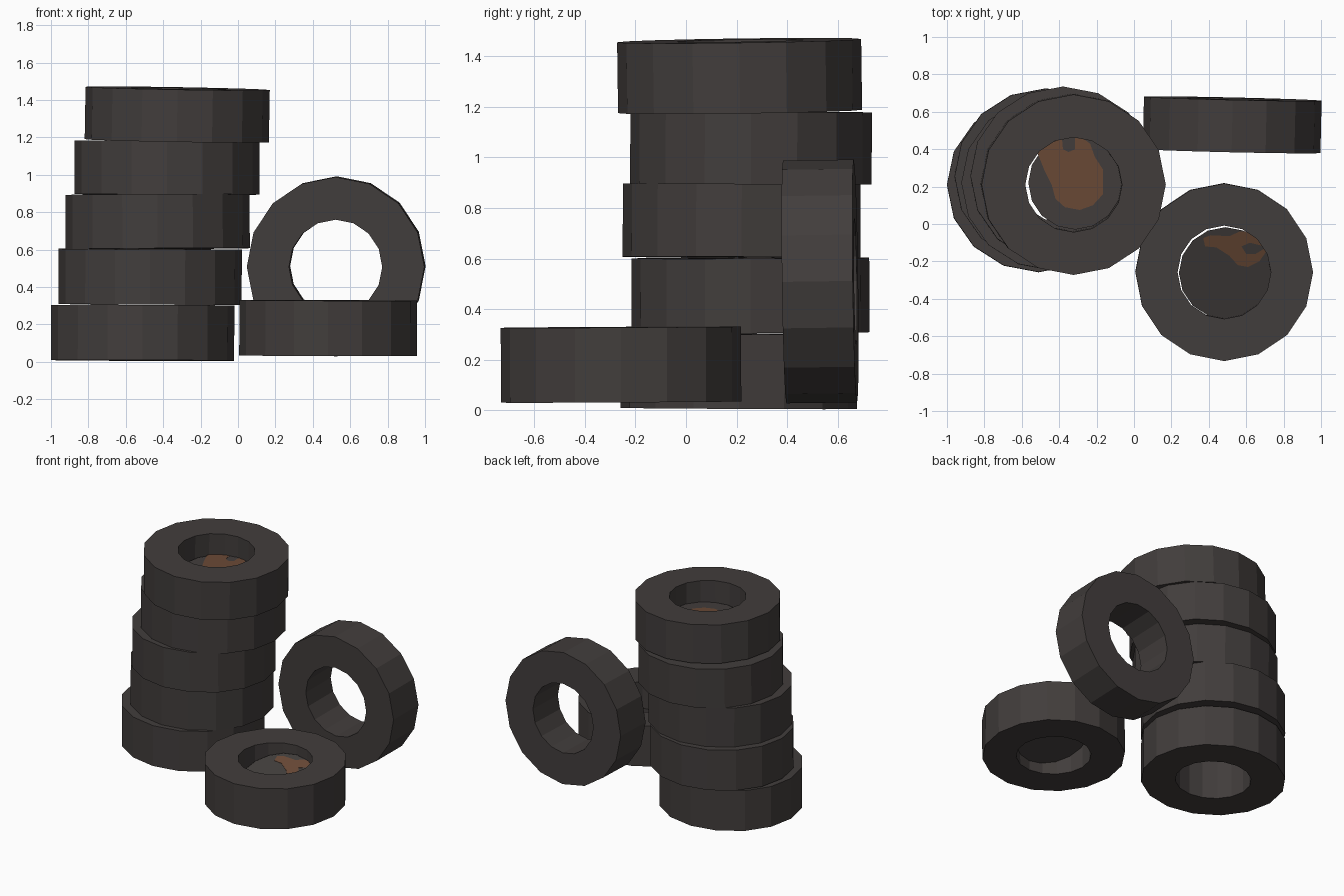
import bpy, bmesh, math
from mathutils import Matrix, Vector

if "Cube" in bpy.data.objects:
    bpy.data.objects.remove(bpy.data.objects["Cube"])


def material(name, color):
    m = bpy.data.materials.new(name)
    m.diffuse_color = (*color, 1)
    m.use_nodes = True
    m.node_tree.nodes["Principled BSDF"].inputs["Base Color"].default_value = m.diffuse_color
    return m


RUBBER = material("dark rubber", (0.054, 0.047, 0.045))
RUST = material("rusty brown", (0.141, 0.066, 0.036))


def finish(name, bm, mat):
    bmesh.ops.recalc_face_normals(bm, faces=bm.faces)
    me = bpy.data.meshes.new(name)
    bm.to_mesh(me)
    bm.free()
    me.materials.append(mat)
    ob = bpy.data.objects.new(name, me)
    bpy.context.collection.objects.link(ob)
    return ob


def tyre(name, centre, size, tilt=(0, 0, 0), hole=0.525, sides=16):
    """Square-section ring with outer size (x, y, height)."""
    bm = bmesh.new()
    rings = []
    for r, z in ((1, -1), (1, 1), (hole, 1), (hole, -1)):
        rings.append([bm.verts.new((r * size[0] / 2 * math.cos(a), r * size[1] / 2 * math.sin(a),
                                    z * size[2] / 2))
                      for a in (2 * math.pi * i / sides for i in range(sides))])
    for k in range(4):
        a, b = rings[k], rings[(k + 1) % 4]
        for i in range(sides):
            j = (i + 1) % sides
            bm.faces.new((a[i], a[j], b[j], b[i]))
    ob = finish(name, bm, RUBBER)
    ob.location = centre
    ob.rotation_euler = [math.radians(t) for t in tilt]
    return ob


def plate(name, outline, centre, slope, thick, mat):
    """Thin plate through centre, rising along y by slope."""
    bm = bmesh.new()
    f = bm.faces.new([bm.verts.new((x, y, centre[2] + slope * (y - centre[1]) - thick / 2))
                      for x, y in outline])
    new = bmesh.ops.extrude_face_region(bm, geom=[f])["geom"]
    bmesh.ops.translate(bm, vec=(0, 0, thick),
                        verts=[v for v in new if isinstance(v, bmesh.types.BMVert)])
    bmesh.ops.triangulate(bm, faces=bm.faces[:])
    return finish(name, bm, mat)


def circle(cx, cy, rx, ry, n=16):
    return [(cx + rx * math.cos(2 * math.pi * i / n), cy + ry * math.sin(2 * math.pi * i / n))
            for i in range(n)]


# leaning stack of five tyres
stack = [
    ((-0.510, 0.210, 0.155), (0.98, 0.935, 0.295), (-0.3, 0.2, 0)),
    ((-0.470, 0.255, 0.455), (0.98, 0.940, 0.295), (0.2, 0.3, 0)),
    ((-0.430, 0.220, 0.750), (0.985, 0.94, 0.29), (-0.3, -0.3, 0)),
    ((-0.380, 0.257, 1.038), (0.99, 0.955, 0.285), (-0.3, 0.2, 0)),
    ((-0.325, 0.212, 1.322), (0.985, 0.965, 0.28), (0.8, 1.0, 0)),
]
for i, (c, s, t) in enumerate(stack):
    tyre(f"stacked_tyre_{i + 1}", c, s, t)

# tyre lying on the ground and tyre standing behind it
tyre("lying_tyre", (0.482, -0.257, 0.181), (0.95, 0.95, 0.296), (0.3, 0.2, 0))
tyre("standing_tyre", (0.525, 0.53, 0.51), (0.95, 0.96, 0.28), (90.8, 0, -1.3))

# dark discs inside the holes
plate("stack_disc", circle(-0.315, 0.22, 0.25, 0.25), (-0.32, 0.21, 1.305), 0.02, 0.004, RUBBER)
plate("lying_disc", circle(0.49, -0.262, 0.25, 0.245), (0.49, -0.26, 0.185), 0.33, 0.004, RUBBER)

# rust patches on the discs
stack_rust = [(-0.52, 0.39), (-0.46, 0.43), (-0.385, 0.455), (-0.38, 0.40), (-0.35, 0.385),
              (-0.315, 0.40), (-0.315, 0.46), (-0.27, 0.455), (-0.235, 0.43), (-0.21, 0.36),
              (-0.165, 0.29), (-0.165, 0.16), (-0.22, 0.10), (-0.29, 0.075), (-0.37, 0.09),
              (-0.42, 0.135), (-0.44, 0.21), (-0.48, 0.29)]
lying_rust = [(0.37, -0.075), (0.41, -0.06), (0.51, -0.065), (0.565, -0.04), (0.63, -0.04),
              (0.67, -0.06), (0.70, -0.12), (0.62, -0.10), (0.575, -0.12), (0.60, -0.16),
              (0.65, -0.16), (0.70, -0.13), (0.705, -0.15), (0.67, -0.20), (0.61, -0.23),
              (0.555, -0.22), (0.51, -0.17), (0.44, -0.125), (0.38, -0.12)]
plate("stack_rust_patch", stack_rust, (-0.32, 0.21, 1.305), 0.02, 0.008, RUST)
plate("lying_rust_patch", lying_rust, (0.49, -0.26, 0.185), 0.33, 0.008, RUST)
